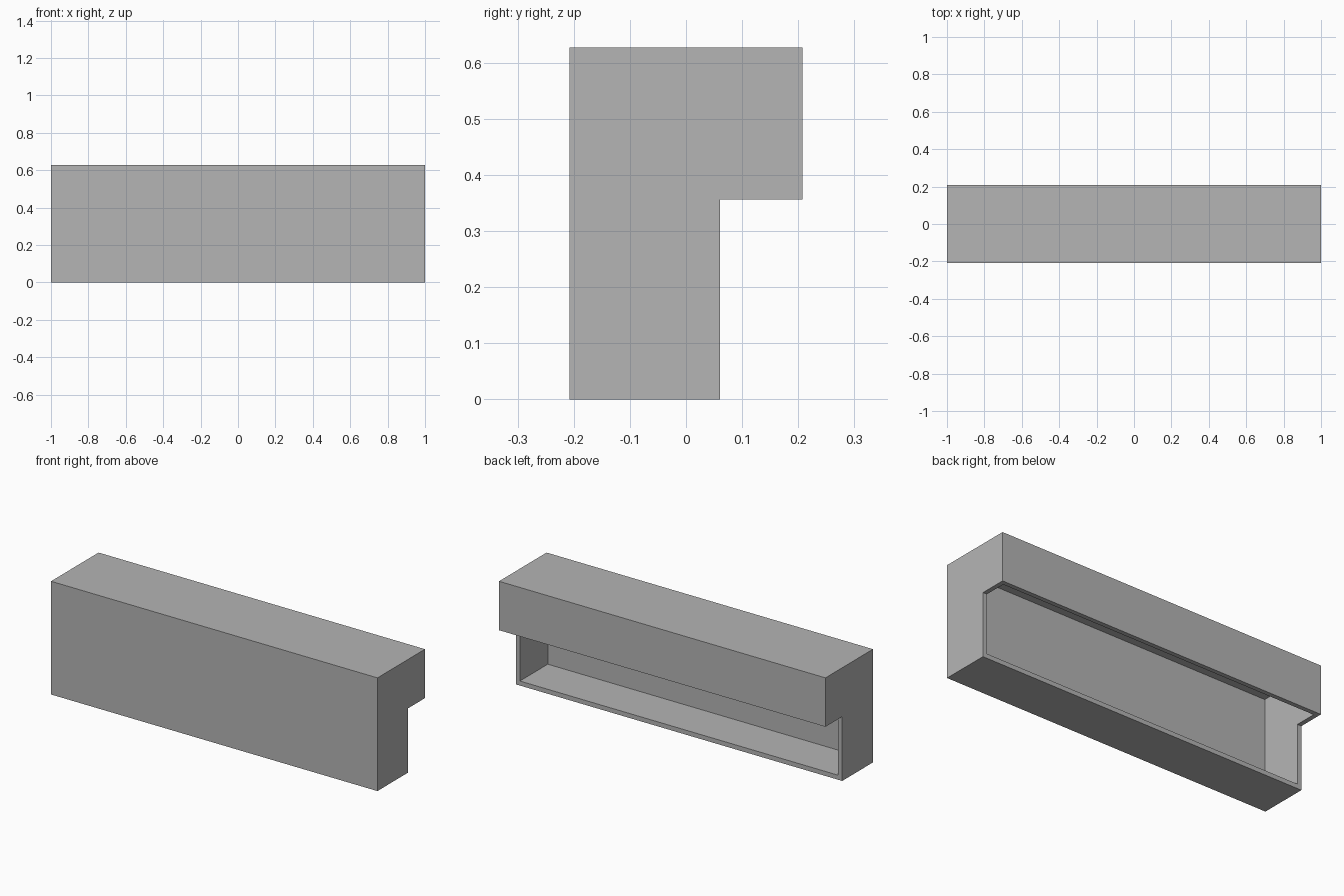
import bpy
import bmesh

cube = bpy.data.objects.get("Cube")
if cube:
    bpy.data.objects.remove(cube, do_unlink=True)

LENGTH, HEIGHT = 2.0, 0.627
FRONT, STEP, BACK = -0.208, 0.061, 0.208
LEDGE = 0.356
WALL = 0.025

grey = bpy.data.materials.new("plain grey")
COLOUR = (0.46, 0.46, 0.46, 1)
grey.diffuse_color = COLOUR
grey.use_nodes = True
grey.node_tree.nodes["Principled BSDF"].inputs["Base Color"].default_value = COLOUR


def extrude_profile(name, profile, length):
    """Solid with a (y, z) cross-section, centred along x."""
    bm = bmesh.new()
    face = bm.faces.new([bm.verts.new((-length / 2, y, z)) for y, z in profile])
    moved = bmesh.ops.extrude_face_region(bm, geom=[face])["geom"]
    bmesh.ops.translate(bm, vec=(length, 0, 0),
                        verts=[v for v in moved if isinstance(v, bmesh.types.BMVert)])
    bmesh.ops.recalc_face_normals(bm, faces=bm.faces)
    mesh = bpy.data.meshes.new(name)
    bm.to_mesh(mesh)
    bm.free()
    mesh.materials.append(grey)
    obj = bpy.data.objects.new(name, mesh)
    bpy.context.scene.collection.objects.link(obj)
    return obj


# Outer body with the upper half overhanging the back
shell = extrude_profile("overhanging_shell", [
    (FRONT, 0), (STEP, 0), (STEP, LEDGE),
    (BACK, LEDGE), (BACK, HEIGHT), (FRONT, HEIGHT)], LENGTH)

# Hollow that opens through the lower back and the underside of the overhang
low, high = WALL, HEIGHT - WALL
near, far = FRONT + WALL, BACK - WALL
cutter = extrude_profile("hollow_cutter", [
    (near, low), (far, low), (far, high), (near, high)], LENGTH - 2 * WALL)
cutter.hide_render = True

cut = shell.modifiers.new("hollow", 'BOOLEAN')
cut.operation = 'DIFFERENCE'
cut.solver = 'EXACT'
cut.object = cutter

# Bake the cut and discard the helper
bpy.context.view_layer.objects.active = shell
shell.select_set(True)
bpy.ops.object.modifier_apply(modifier=cut.name)
bpy.data.objects.remove(cutter, do_unlink=True)
